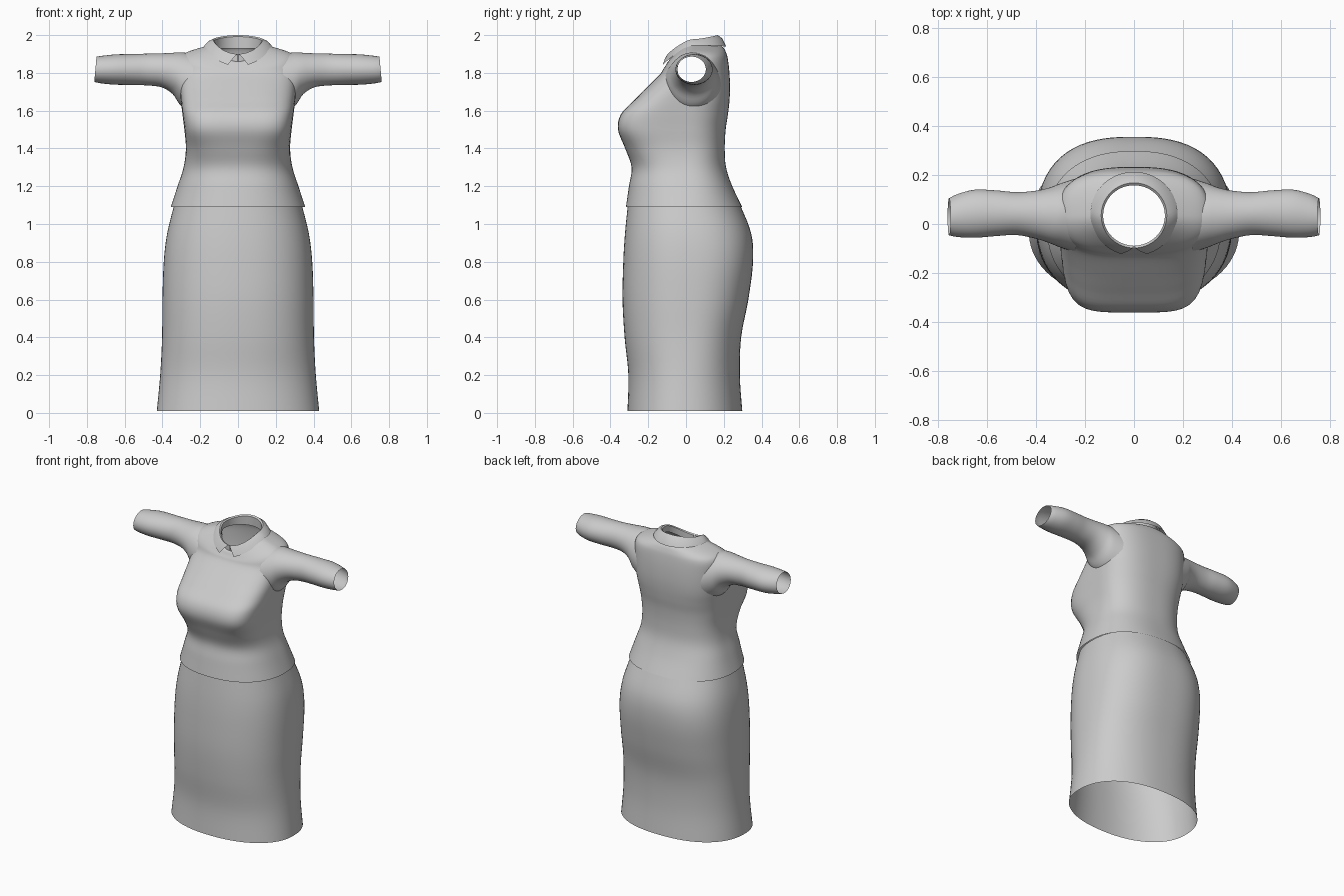
import bpy, bmesh
from math import sin, cos, pi

if "Cube" in bpy.data.objects:
    bpy.data.objects.remove(bpy.data.objects["Cube"])

cloth = bpy.data.materials.new("grey_cloth")
cloth.use_nodes = True
GREY = (0.6, 0.6, 0.6, 1)
cloth.diffuse_color = GREY
cloth.node_tree.nodes["Principled BSDF"].inputs["Base Color"].default_value = GREY

SEGMENTS = 80


def smooth_stations(stations, steps=5):
    """Catmull-Rom interpolation of every number along a list of stations."""
    out = []
    last = len(stations) - 1
    for i in range(last):
        quad = [stations[min(max(k, 0), last)] for k in range(i - 1, i + 3)]
        for s in range(steps):
            t = s / steps
            out.append([b + 0.5 * t * (c - a + t * (2*a - 5*b + 4*c - d + t * (3*(b - c) + d - a)))
                        for a, b, c, d in zip(*quad)])
    return out + [list(stations[-1])]


def skin(name, rows, closed=True, hole=None):
    """Join rows of points with quads, leaving both ends open."""
    bm = bmesh.new()
    grid = [[bm.verts.new(p) for p in row] for row in rows]
    n = len(rows[0])
    for low, high in zip(grid, grid[1:]):
        for i in range(n if closed else n - 1):
            j = (i + 1) % n
            bm.faces.new((low[i], low[j], high[j], high[i]))
    if hole:
        cut = [f for f in bm.faces if hole(f.calc_center_median())]
        bmesh.ops.delete(bm, geom=cut, context='FACES')
    mesh = bpy.data.meshes.new(name)
    bm.to_mesh(mesh)
    bm.free()
    mesh.materials.append(cloth)
    obj = bpy.data.objects.new(name, mesh)
    bpy.context.collection.objects.link(obj)
    bpy.ops.object.select_all(action='DESELECT')
    obj.select_set(True)
    bpy.context.view_layer.objects.active = obj
    bpy.ops.object.shade_smooth_by_angle(angle=0.9)
    return obj


def body_ring(z, half, front, back, n_front, n_back, mid, drop):
    """Rounded-box outline with its own front and back; drop lowers the front."""
    row = []
    for i in range(SEGMENTS):
        a = 2 * pi * i / SEGMENTS
        c, s = cos(a), sin(a)
        n = n_front if s < 0 else n_back
        r = (abs(c) ** n + abs(s) ** n) ** (-1 / n)
        depth = mid - front if s < 0 else back - mid
        row.append((half * r * c, mid + depth * r * s, z - drop * min(s, 0) ** 2))
    return row


def sleeve_ring(x, front, back, low, high):
    row = []
    for i in range(48):
        a = 2 * pi * i / 48
        row.append((x - 0.006 * sin(a), (front + back) / 2 + (back - front) / 2 * cos(a),
                    (low + high) / 2 + (high - low) / 2 * sin(a)))
    return row


# Skirt: height, half width, front, back, front/back squareness, middle, drop
skirt = [
    (0.01, .43, -.31, .298, 2.2, 2.3, -.02, 0),
    (0.2, .412, -.305, .285, 2.2, 2.3, -.01, 0),
    (0.4, .402, -.325, .292, 2.3, 2.4, 0, 0),
    (0.6, .40, -.336, .33, 2.3, 2.5, 0, 0),
    (0.8, .393, -.332, .355, 2.3, 2.6, 0, 0),
    (0.95, .375, -.323, .345, 2.3, 2.5, 0, 0),
    (1.1, .338, -.308, .287, 2.3, 2.3, 0, 0),
]
skin("skirt", [body_ring(*s) for s in smooth_stations(skirt)])

# Bodice: hem, waist, bust, shoulders, neckline
bodice = [
    (1.09, .356, -.318, .298, 2.3, 2.3, 0, 0),
    (1.2, .32, -.302, .245, 2.4, 2.4, 0, 0),
    (1.3, .288, -.288, .212, 2.6, 2.4, 0, 0),
    (1.4, .276, -.322, .205, 3.3, 2.5, 0, 0),
    (1.5, .284, -.36, .21, 4.5, 2.5, 0, 0),
    (1.58, .294, -.345, .222, 4.4, 2.6, 0, 0),
    (1.65, .302, -.28, .23, 3.8, 2.7, .01, 0),
    (1.72, .308, -.21, .233, 3.2, 2.7, .02, 0),
    (1.8, .31, -.14, .23, 2.8, 2.7, .03, 0.01),
    (1.87, .308, -.12, .222, 2.6, 2.7, .035, .05),
    (1.905, .28, -.11, .213, 2.4, 2.5, .035, .07),
    (1.933, .20, -.1, .198, 2.1, 2.2, .035, .08),
    (1.95, .14, -.092, .17, 2, 2, .035, .09),
]


def armhole(p):
    return abs(p.x) > 0.2 and ((p.y - .035) / .112) ** 2 + ((p.z - 1.765) / .13) ** 2 < 1


skin("bodice", [body_ring(*s) for s in smooth_stations(bodice)], hole=armhole)

# Sleeves: distance out, front, back, underside, top
sleeve = [
    (.24, -.115, .185, 1.585, 1.9),
    (.3, -.096, .166, 1.63, 1.908),
    (.34, -.08, .15, 1.688, 1.907),
    (.4, -.06, .136, 1.724, 1.904),
    (.48, -.045, .13, 1.734, 1.902),
    (.56, -.049, .137, 1.736, 1.9),
    (.65, -.056, .14, 1.738, 1.898),
    (.72, -.053, .122, 1.745, 1.891),
    (.755, -.046, .105, 1.752, 1.886),
]
sleeves = skin("sleeves", [sleeve_ring(*s) for s in smooth_stations(sleeve, 4)])
sleeves.modifiers.new("both_sides", 'MIRROR')


# Collar: stand, fold and turned-down leaf, open at the front
def collar_row(half, front, back, z_front, z_side, z_back, gap):
    row = []
    for i in range(61):
        a = gap + (2 * pi - 2 * gap) * i / 60
        c = cos(a)
        mid = (front + back) / 2
        z_end = z_front if c > 0 else z_back
        row.append((half * sin(a), mid - (back - front) / 2 * c,
                    z_side + (z_end - z_side) * abs(c) ** 1.5))
    return row


collar = [
    (.128, -.088, .16, 1.85, 1.93, 1.93, 0.02),
    (.126, -.088, .158, 1.895, 1.972, 1.992, 0.02),
    (.134, -.098, .168, 1.9, 1.978, 2.0, 0.03),
    (.157, -.113, .192, 1.876, 1.968, 1.982, 0.16),
    (.178, -.13, .213, 1.836, 1.946, 1.94, 0.3),
]
skin("collar", [collar_row(*c) for c in collar], closed=False)
